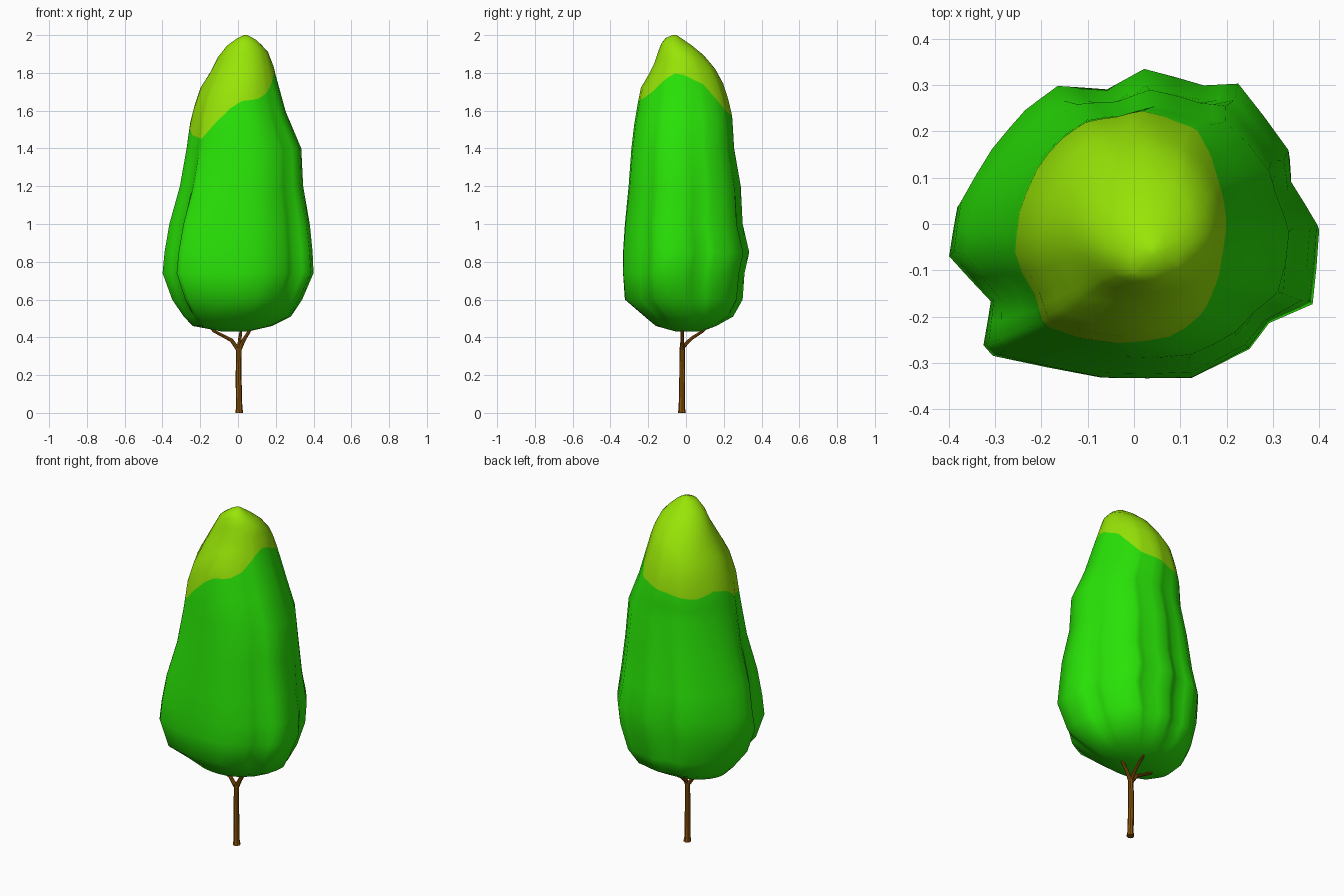
import bpy, bmesh, math
from mathutils import Vector

if "Cube" in bpy.data.objects:
    bpy.data.objects.remove(bpy.data.objects["Cube"])


def material(name, color):
    m = bpy.data.materials.new(name)
    m.diffuse_color = (*color, 1)
    m.use_nodes = True
    m.node_tree.nodes["Principled BSDF"].inputs["Base Color"].default_value = m.diffuse_color
    return m


GREEN = material("leaf green", (0.022, 0.77, 0.002))
LIME = material("lime tip", (0.31, 0.78, 0.002))
BROWN = material("bark brown", (0.25, 0.085, 0.003))

# Crown: height, then left/right and front/back limits
LIMITS = [
    (0.43, -.08, .05, -.05, .08), (0.46, -.24, .18, -.16, .16),
    (0.51, -.29, .28, -.22, .25), (0.60, -.35, .34, -.325, .30),
    (0.74, -.40, .40, -.335, .31), (0.85, -.39, .395, -.335, .335),
    (1.0, -.365, .38, -.325, .30), (1.2, -.31, .345, -.305, .29),
    (1.4, -.275, .335, -.29, .255), (1.57, -.25, .26, -.27, .245),
    (1.72, -.20, .215, -.24, .21), (1.83, -.13, .19, -.175, .15),
    (1.92, -.09, .155, -.145, .07), (1.98, -.01, .09, -.12, -.02),
    (2.0, .03, .05, -.07, -.05)]
# Lobed plan outline of the crown
OUTLINE = [(.40, 0), (.335, .09), (.335, .16), (.23, .31), (.15, .30), (.02, .338),
           (-.06, .285), (-.17, .30), (-.24, .245), (-.31, .16), (-.38, .05),
           (-.40, -.06), (-.305, -.16), (-.33, -.265), (-.31, -.29), (-.07, -.335),
           (.125, -.337), (.25, -.27), (.29, -.21), (.39, -.17)]
# How strongly the lobes show at each height
LOBES = [(0.43, 0), (0.55, .6), (0.7, .9), (0.9, .8), (1.2, .5), (1.6, .25),
         (1.9, 0), (2.0, 0)]
# Lower edge of the lime tip: angle, height
TIP_EDGE = [(0, 1.79), (30, 1.74), (60, 1.60), (90, 1.57), (135, 1.53), (160, 1.56),
            (180, 1.54), (200, 1.47), (225, 1.45), (250, 1.58), (270, 1.65),
            (295, 1.66), (315, 1.70), (340, 1.80), (360, 1.79)]


def lookup(table, t):
    for a, b in zip(table, table[1:]):
        if t <= b[0]:
            f = max(0, (t - a[0]) / (b[0] - a[0]))
            return [p + (q - p) * f for p, q in zip(a[1:], b[1:])]
    return list(table[-1][1:])


def crown_point(p, z):
    ang = math.atan2(p.y, p.x)
    w = lookup(LOBES, z)[0]
    q = p * w + Vector((math.cos(ang), math.sin(ang))) * (1 - w)
    x0, x1, y0, y1 = lookup(LIMITS, z)
    return ((x0 + x1) / 2 + q.x * (x1 - x0) / 2, (y0 + y1) / 2 + q.y * (y1 - y0) / 2, z)


def build_crown():
    pts = [Vector((x / .40, y / .338)) for x, y in OUTLINE]
    cols = []
    for a, b in zip(pts, pts[1:] + pts[:1]):
        cols += [a, (a + b) / 2]
    low = [r[0] for r in LIMITS if r[0] <= 1.4]
    ups = (.2, .4, .58, .75, .88, .96, 1)
    bm = bmesh.new()
    grid = []
    for p in cols:
        edge = lookup(TIP_EDGE, math.degrees(math.atan2(p.y, p.x)) % 360)[0]
        heights = low + [(1.4 + edge) / 2, edge] + [edge + (2 - edge) * u for u in ups]
        grid.append([bm.verts.new(crown_point(p, z)) for z in heights])
    n, rows, edge_row = len(cols), len(grid[0]), len(low) + 1
    for i in range(n):
        a, b = grid[i], grid[(i + 1) % n]
        for j in range(rows - 1):
            f = bm.faces.new((a[j], b[j], b[j + 1], a[j + 1]))
            f.material_index = int(j >= edge_row)
    bm.faces.new([c[0] for c in reversed(grid)])
    bm.faces.new([c[-1] for c in grid]).material_index = 1
    for f in bm.faces:
        f.smooth = True
    me = bpy.data.meshes.new("crown")
    bm.to_mesh(me)
    bm.free()
    me.materials.append(GREEN)
    me.materials.append(LIME)
    bpy.context.collection.objects.link(bpy.data.objects.new("crown", me))


# Tapered round limbs: (x, y, z, radius) along a path
def limb(name, path):
    cu = bpy.data.curves.new(name, 'CURVE')
    cu.dimensions = '3D'
    cu.bevel_depth = 1
    cu.bevel_resolution = 2
    cu.use_fill_caps = True
    sp = cu.splines.new('POLY')
    sp.points.add(len(path) - 1)
    for pt, (x, y, z, r) in zip(sp.points, path):
        pt.co = (x, y, z, 1)
        pt.radius = r
    cu.materials.append(BROWN)
    ob = bpy.data.objects.new(name, cu)
    bpy.context.collection.objects.link(ob)
    bpy.ops.object.select_all(action='DESELECT')
    ob.select_set(True)
    bpy.context.view_layer.objects.active = ob
    bpy.ops.object.convert(target='MESH')
    bpy.ops.object.shade_smooth_by_angle()


build_crown()
limb("trunk", [(.007, -.022, 0, .021), (.006, -.022, .025, .017),
               (.003, -.02, .2, .0155), (.005, -.02, .35, .014)])
limb("left_branch", [(.005, -.02, .33, .012), (-.035, -.02, .385, .010),
                     (-.13, -.02, .435, .008), (-.16, -.02, .48, .006)])
limb("right_branch", [(.005, -.02, .33, .012), (.03, -.02, .385, .010),
                      (.07, -.02, .45, .008), (.09, -.02, .50, .006)])
limb("back_branch", [(.005, -.02, .345, .010), (.01, .03, .395, .009),
                     (.015, .085, .43, .007), (.02, .13, .47, .005)])
